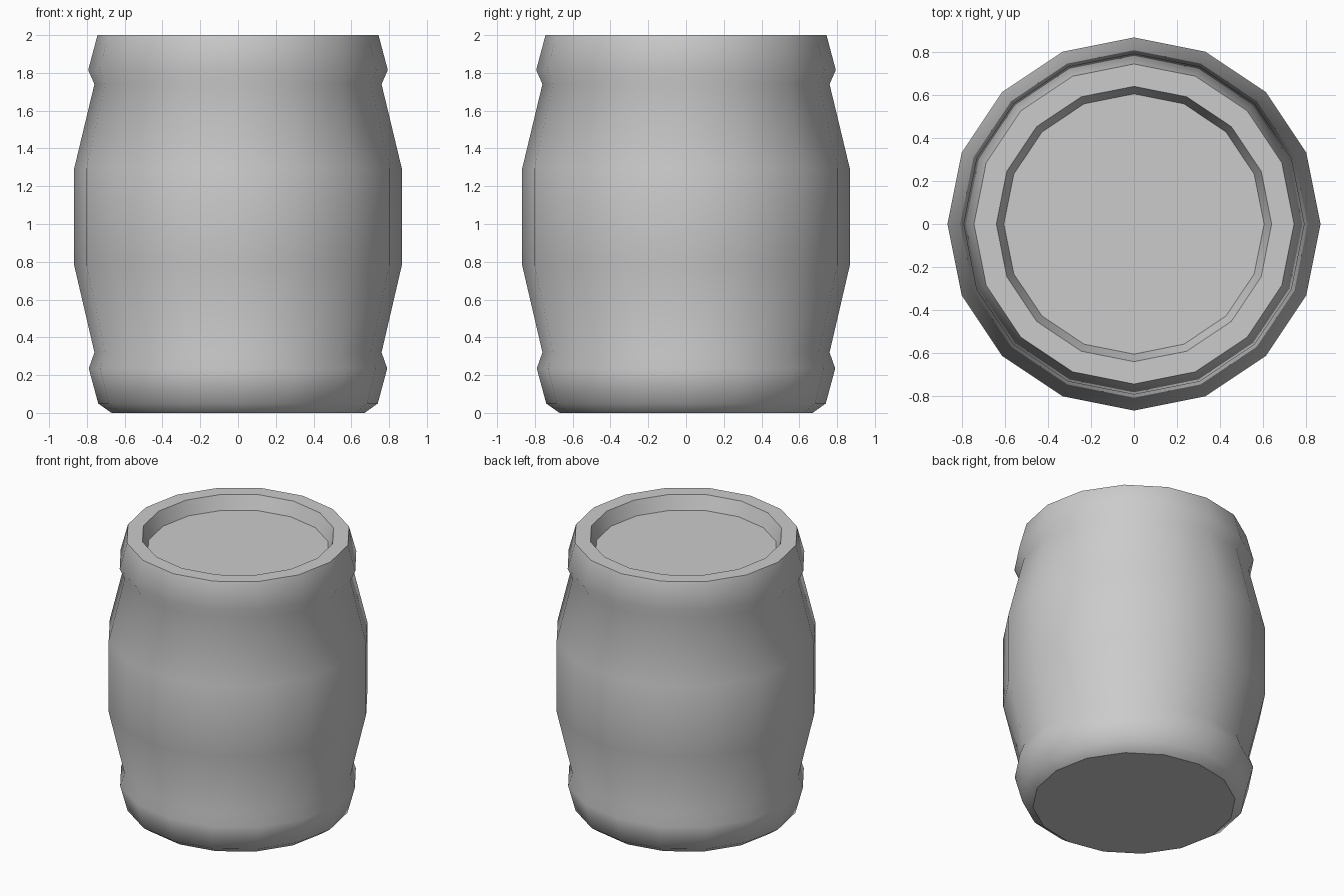
import bpy, bmesh, math

if "Cube" in bpy.data.objects:
    bpy.data.objects.remove(bpy.data.objects["Cube"])

SIDES = 16
# Barrel profile (radius, height), from base edge up over the rim to the recessed lid
PROFILE = [(0.67, 0), (0.74, 0.05), (0.79, 0.235), (0.76, 0.32), (0.867, 0.78),
           (0.867, 1.295), (0.76, 1.74), (0.793, 1.815), (0.744, 2.0),
           (0.64, 2.0), (0.605, 1.9)]

bm = bmesh.new()
rings = []
for r, z in PROFILE:
    angles = [2 * math.pi * i / SIDES for i in range(SIDES)]
    rings.append([bm.verts.new((r * math.cos(a), r * math.sin(a), z)) for a in angles])

# Walls between rings
for low, high in zip(rings, rings[1:]):
    for i in range(SIDES):
        j = (i + 1) % SIDES
        bm.faces.new((low[i], low[j], high[j], high[i]))

# Base and lid
bm.faces.new(rings[0][::-1])
bm.faces.new(rings[-1])
bm.normal_update()

# Smooth walls, crisp edges around the flat base, rim and lid
for f in bm.faces:
    f.smooth = True
for e in bm.edges:
    flat = [abs(f.normal.z) > 0.99 for f in e.link_faces]
    e.smooth = flat[0] == flat[1]

mesh = bpy.data.meshes.new("barrel")
bm.to_mesh(mesh)
bm.free()
bpy.context.collection.objects.link(bpy.data.objects.new("barrel", mesh))
